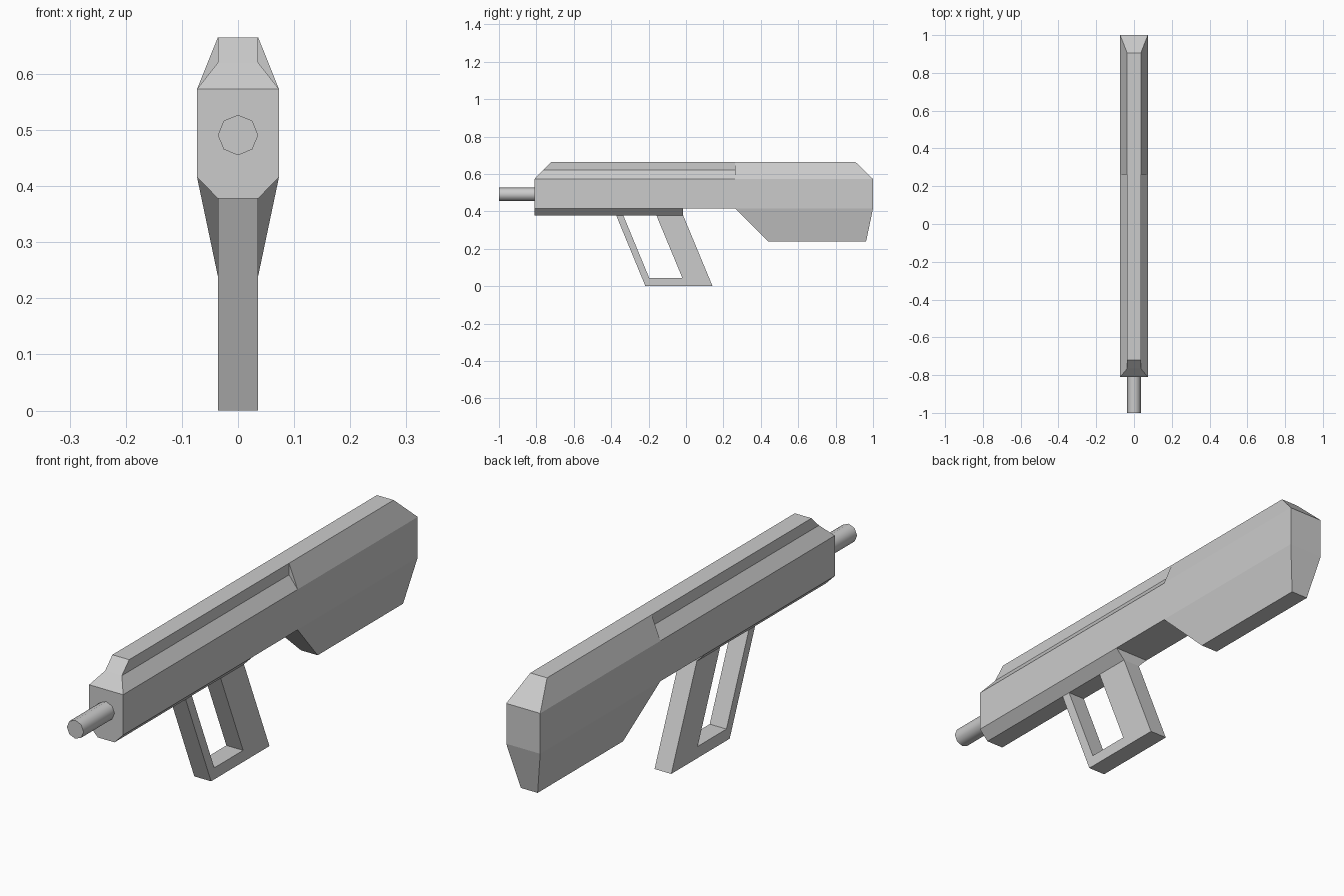
import bpy, bmesh, math

if "Cube" in bpy.data.objects:
    bpy.data.objects.remove(bpy.data.objects["Cube"])


def finish(name, bm):
    bmesh.ops.recalc_face_normals(bm, faces=bm.faces)
    mesh = bpy.data.meshes.new(name)
    bm.to_mesh(mesh)
    bm.free()
    obj = bpy.data.objects.new(name, mesh)
    bpy.context.collection.objects.link(obj)
    return obj


def mirrored_block(name, rows):
    """Solid mirrored in x; rows run top to bottom as (half width, z, front y, back y)."""
    bm = bmesh.new()
    rings = [[bm.verts.new(p) for p in ((-x, f, z), (x, f, z), (x, b, z), (-x, b, z))]
             for x, z, f, b in rows]
    bm.faces.new(rings[0])
    bm.faces.new(rings[-1])
    for up, low in zip(rings, rings[1:]):
        for i in range(4):
            j = (i + 1) % 4
            bm.faces.new((up[i], up[j], low[j], low[i]))
    return finish(name, bm)


def side_plate(name, outline, half):
    """Outline in (y, z), extruded across x."""
    bm = bmesh.new()
    face = bm.faces.new([bm.verts.new((-half, y, z)) for y, z in outline])
    new = bmesh.ops.extrude_face_region(bm, geom=[face])["geom"]
    bmesh.ops.translate(bm, vec=(2 * half, 0, 0),
                        verts=[g for g in new if isinstance(g, bmesh.types.BMVert)])
    return finish(name, bm)


WIDE, SLIM = 0.073, 0.036
STEP = 0.262

# Front body with raised top rail
mirrored_block("front_body", [
    (SLIM, 0.665, -0.72, STEP),
    (SLIM, 0.62, -0.765, STEP),
    (WIDE, 0.573, -0.81, STEP),
    (WIDE, 0.416, -0.81, STEP)])

# Rear body and tapered stock
mirrored_block("stock", [
    (SLIM, 0.665, STEP, 0.905),
    (WIDE, 0.573, STEP, 1.0),
    (WIDE, 0.416, STEP, 1.0),
    (SLIM, 0.24, 0.438, 0.963)])

# Chamfered underside
mirrored_block("under_rail", [
    (WIDE, 0.416, -0.81, -0.015),
    (SLIM, 0.378, -0.81, -0.015)])

# Slanted grip with guard around an opening
side_plate("grip", [
    (-0.373, 0.378), (-0.217, 0.0), (0.142, 0.0), (-0.015, 0.378),
    (-0.158, 0.378), (-0.02, 0.045), (-0.197, 0.045), (-0.335, 0.378)], SLIM)

# Eight-sided barrel
bpy.ops.mesh.primitive_cylinder_add(vertices=8, radius=SLIM, depth=0.22,
                                    location=(0, -0.89, 0.491),
                                    rotation=(math.pi / 2, 0, 0))
bpy.context.object.name = "barrel"
bpy.ops.object.shade_smooth_by_angle(angle=math.radians(50))
